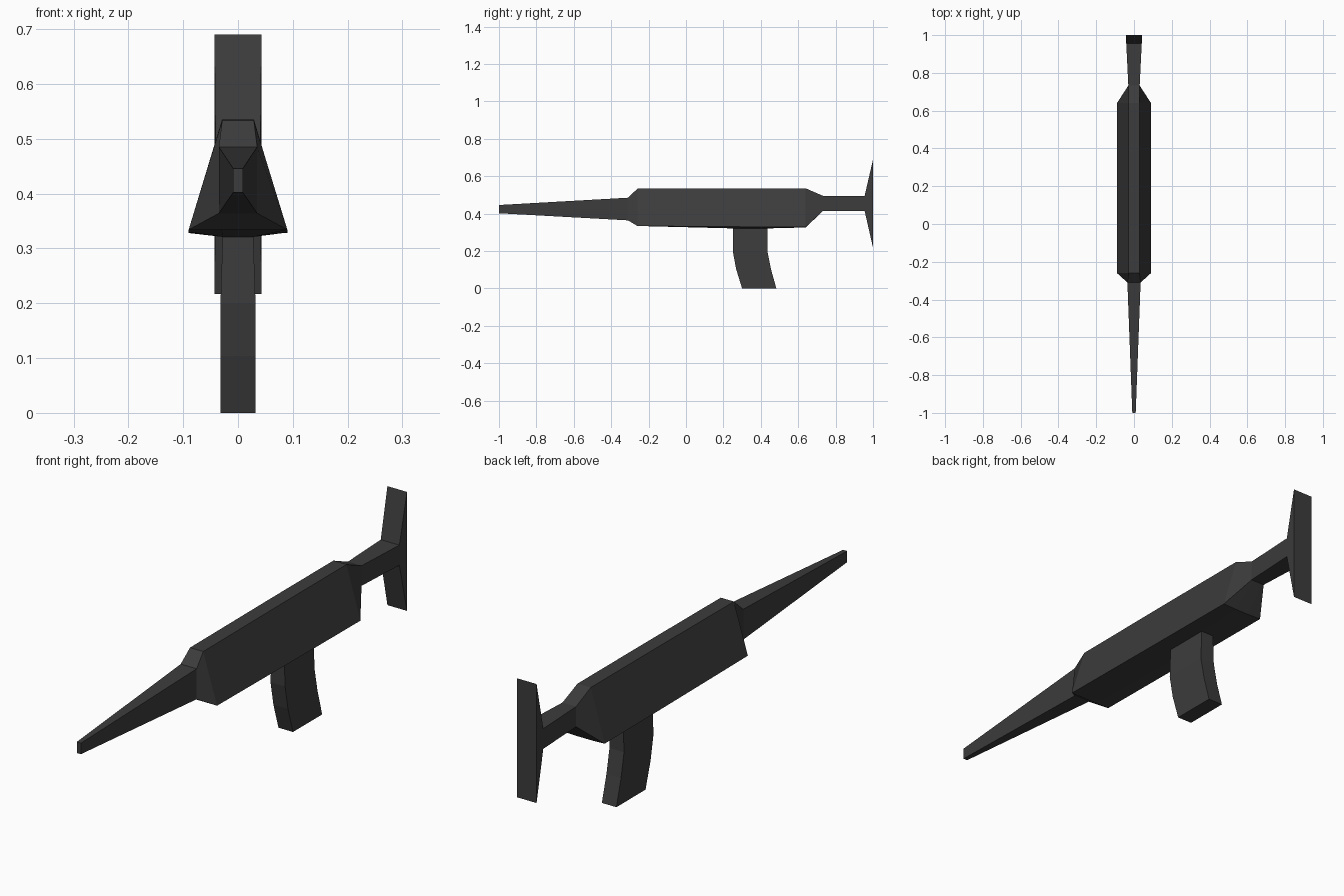
import bpy, bmesh

if "Cube" in bpy.data.objects:
    bpy.data.objects.remove(bpy.data.objects["Cube"])

mat = bpy.data.materials.new("dark_metal")
mat.diffuse_color = (0.045, 0.045, 0.045, 1)
mat.use_nodes = True
mat.node_tree.nodes["Principled BSDF"].inputs["Base Color"].default_value = mat.diffuse_color


def loft(name, rings, cap_start=False, cap_end=False):
    """Skin a list of equal-length point rings; open ends are where parts join."""
    bm = bmesh.new()
    loops = [[bm.verts.new(p) for p in ring] for ring in rings]
    n = len(loops[0])
    for a, b in zip(loops, loops[1:]):
        for i in range(n):
            j = (i + 1) % n
            bm.faces.new((a[i], a[j], b[j], b[i]))
    if cap_start:
        bm.faces.new(loops[0][::-1])
    if cap_end:
        bm.faces.new(loops[-1])
    bmesh.ops.recalc_face_normals(bm, faces=bm.faces)
    # an open shell can be recalculated inside out: check using a wall face
    centre = sum((v.co for v in bm.verts), bm.verts.new().co.copy()) / len(rings) / n
    bm.verts.ensure_lookup_table()
    bm.verts.remove(bm.verts[-1])
    bm.faces.ensure_lookup_table()
    f = bm.faces[0]
    if f.normal.dot(f.calc_center_median() - centre) < 0:
        bmesh.ops.reverse_faces(bm, faces=bm.faces)
    mesh = bpy.data.meshes.new(name)
    bm.to_mesh(mesh)
    bm.free()
    mesh.materials.append(mat)
    obj = bpy.data.objects.new(name, mesh)
    bpy.context.collection.objects.link(obj)
    return obj


def section(y, top_w, top_z, low_w, low_z):
    return [(-top_w, y, top_z), (top_w, y, top_z), (low_w, y, low_z), (-low_w, y, low_z)]


def keeled(y, top_w, top_z, low_w, low_z, keel_w, keel_z):
    s = section(y, top_w, top_z, low_w, low_z)
    return s[:3] + [(keel_w, y, keel_z), (-keel_w, y, keel_z)] + s[3:]


# Tapered barrel
loft("barrel", [section(-1.0, 0.009, 0.446, 0.009, 0.402),
                section(-0.31, 0.035, 0.485, 0.035, 0.364)], cap_start=True)

# Wedge-shaped receiver with chamfered ends and a slight keel at the grip
loft("receiver", [keeled(-0.31, 0.035, 0.485, 0.035, 0.364, 0.02, 0.364),
                  keeled(-0.26, 0.029, 0.533, 0.090, 0.334, 0.03, 0.334),
                  keeled(0.25, 0.029, 0.535, 0.090, 0.330, 0.028, 0.321),
                  keeled(0.435, 0.029, 0.535, 0.090, 0.329, 0.028, 0.321),
                  keeled(0.64, 0.029, 0.535, 0.090, 0.328, 0.03, 0.326),
                  keeled(0.733, 0.030, 0.495, 0.030, 0.415, 0.02, 0.415)])

# Stock arm flaring into the tall butt plate
loft("stock", [section(0.733, 0.030, 0.495, 0.030, 0.415),
               section(0.955, 0.041, 0.495, 0.041, 0.415),
               section(1.0, 0.043, 0.69, 0.043, 0.217)], cap_end=True)

# Curved pistol grip: (z, front y, back y, half width)
grip = [(0.321, 0.25, 0.435, 0.028), (0.20, 0.25, 0.435, 0.032),
        (0.104, 0.268, 0.454, 0.032), (0.0, 0.30, 0.483, 0.032)]
loft("grip", [[(-w, f, z), (w, f, z), (w, b, z), (-w, b, z)] for z, f, b, w in grip],
     cap_end=True)
